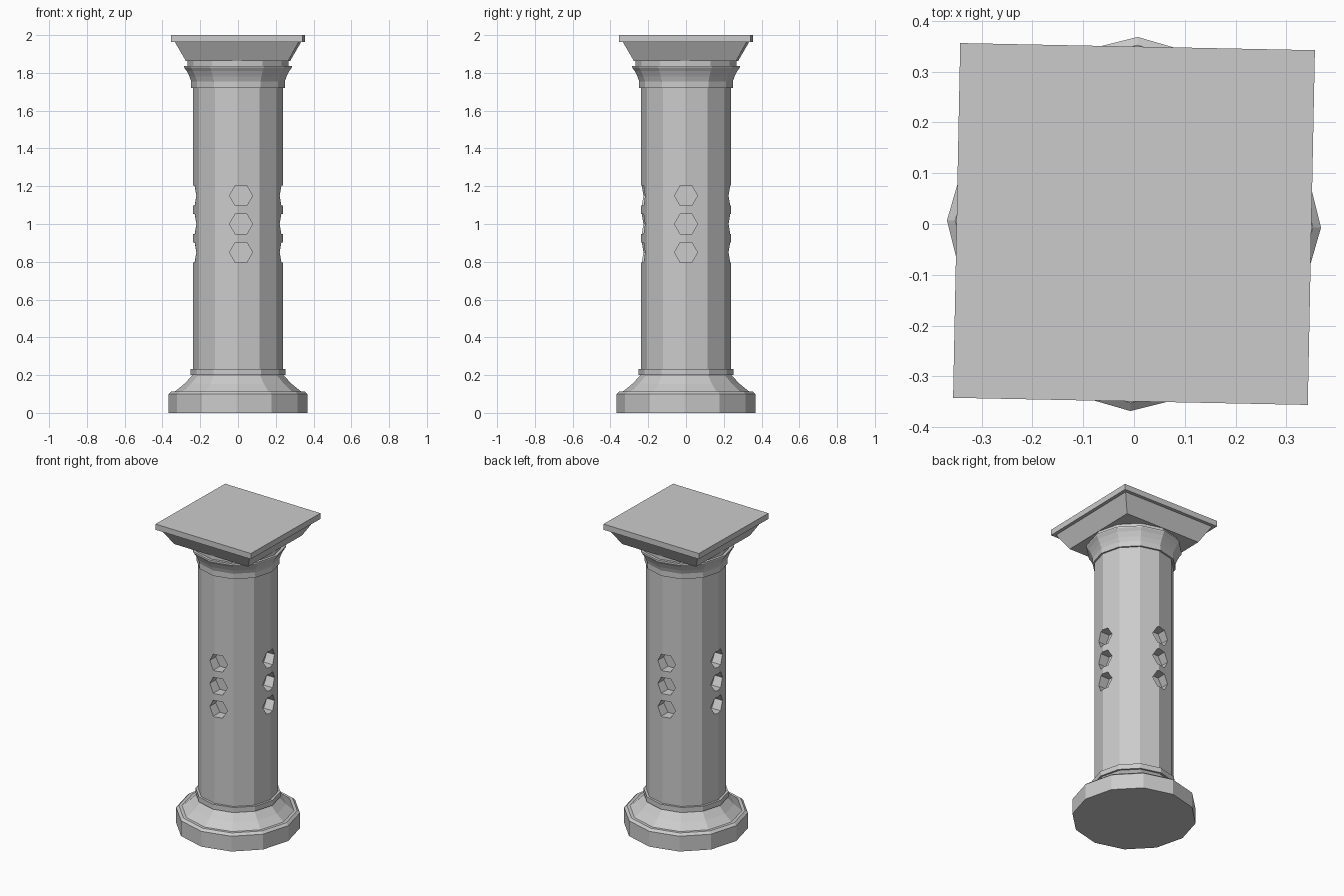
import bpy, bmesh
from math import radians, cos, sin, pi
from mathutils import Matrix

if "Cube" in bpy.data.objects:
    bpy.data.objects.remove(bpy.data.objects["Cube"])

TURN = radians(-1.15)   # whole column is turned very slightly
SIDES = 12


def finish(name, bm):
    bmesh.ops.recalc_face_normals(bm, faces=bm.faces)
    mesh = bpy.data.meshes.new(name)
    bm.to_mesh(mesh)
    bm.free()
    obj = bpy.data.objects.new(name, mesh)
    bpy.context.collection.objects.link(obj)
    return obj


def turned(name, profile, sides=SIDES, start=0.0):
    """Stack of polygon rings (radius, z), capped at both ends."""
    bm = bmesh.new()
    rings = []
    for r, z in profile:
        angles = [TURN + start + 2 * pi * i / sides for i in range(sides)]
        rings.append([bm.verts.new((r * cos(a), r * sin(a), z)) for a in angles])
    for lo, hi in zip(rings, rings[1:]):
        for i in range(sides):
            j = (i + 1) % sides
            bm.faces.new((lo[i], lo[j], hi[j], hi[i]))
    bm.faces.new(rings[0][::-1])
    bm.faces.new(rings[-1])
    return finish(name, bm)


def square(name, profile):
    """Same, with half-widths of a square plan."""
    return turned(name, [(w * 2 ** 0.5, z) for w, z in profile], 4, pi / 4)


# Base with bevelled plinth, sloped skirt and collar
turned("base", [(0.368, 0), (0.368, 0.1), (0.352, 0.114), (0.333, 0.114),
                (0.285, 0.153), (0.24, 0.2), (0.252, 0.2), (0.252, 0.233),
                (0.23, 0.233)])

# Shaft
shaft = turned("shaft", [(0.237, 0.22), (0.237, 1.73)])

# Hexagonal sockets: three on each of the four sides
bm = bmesh.new()
for k in range(4):
    offset = 0.016 if k % 2 == 0 else 0.0
    for z in (0.85, 1.0, 1.15):
        place = (Matrix.Rotation(k * pi / 2, 4, 'Z')
                 @ Matrix.Translation((offset, -0.24, z))
                 @ Matrix.Rotation(pi / 2, 4, 'X')
                 @ Matrix.Rotation(pi / 2, 4, 'Z'))
        hexa = bmesh.ops.create_cone(bm, cap_ends=True, segments=6, radius1=0.061,
                                     radius2=0.061, depth=0.15)["verts"]
        # keep a vertex pointing sideways
        side = max(hexa, key=lambda v: v.co.x)
        if abs(side.co.y) < 1e-4:
            place = place @ Matrix.Rotation(pi / 2, 4, 'Z')
        bmesh.ops.transform(bm, matrix=place, verts=hexa)
cutter = finish("socket_cutter", bm)
cutter.hide_render = True
cut = shaft.modifiers.new("sockets", 'BOOLEAN')
cut.operation = 'DIFFERENCE'
cut.solver = 'EXACT'
cut.object = cutter
bpy.context.view_layer.objects.active = shaft
bpy.ops.object.modifier_apply(modifier=cut.name)
bpy.data.objects.remove(cutter)

# Flared capital with collar and neck ring
turned("capital", [(0.23, 1.72), (0.248, 1.72), (0.248, 1.755), (0.257, 1.78),
                   (0.272, 1.81), (0.285, 1.828), (0.285, 1.837), (0.268, 1.837),
                   (0.268, 1.866)])

# Square tapered block and top slab
square("top_block", [(0.27, 1.862), (0.328, 1.964)])
square("top_slab", [(0.349, 1.963), (0.349, 2.0)])
